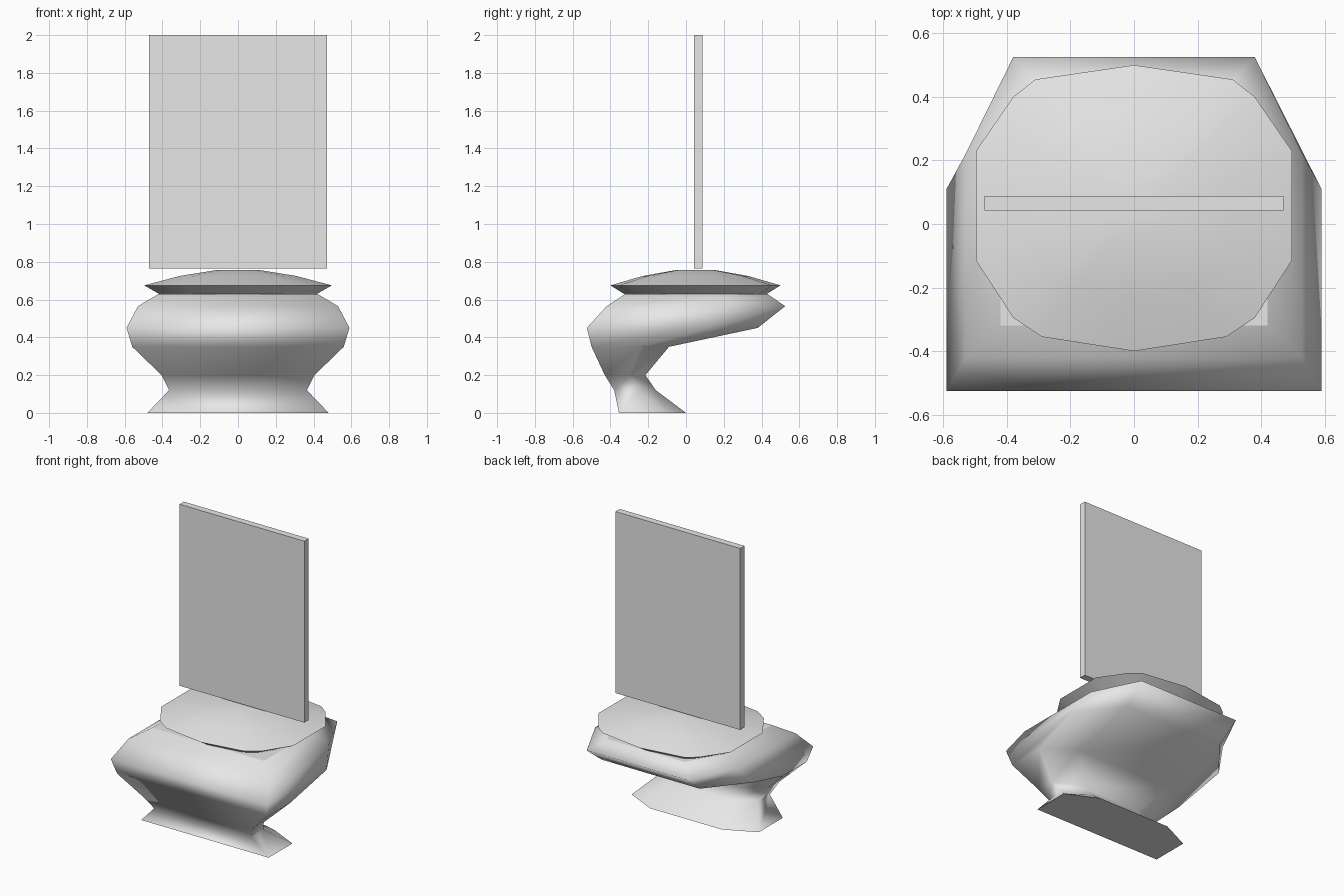
import bpy
import bmesh

cube = bpy.data.objects.get("Cube")
if cube:
    bpy.data.objects.remove(cube, do_unlink=True)

# Single plain grey
grey = bpy.data.materials.new("light_grey")
grey.use_nodes = True
grey.diffuse_color = (0.8, 0.8, 0.8, 1)
grey.node_tree.nodes["Principled BSDF"].inputs["Base Color"].default_value = (0.8, 0.8, 0.8, 1)


def mirrored(half):
    """Close a right-hand outline (front to back) with its mirror image."""
    return half + [(-x, y) for x, y in reversed(half) if x > 0]


def loft(name, rings, sharp_rings):
    """Skin (outline, z) rings from bottom to top, with flat caps."""
    bm = bmesh.new()
    loops = [[bm.verts.new((x, y, z)) for x, y in outline] for outline, z in rings]
    n = len(loops[0])
    for low, high in zip(loops, loops[1:]):
        for i in range(n):
            j = (i + 1) % n
            bm.faces.new((low[i], low[j], high[j], high[i]))
    bm.faces.new(list(reversed(loops[0])))
    bm.faces.new(loops[-1])
    for f in bm.faces:
        f.smooth = True
    # Keep chosen rings crisp
    for r in sharp_rings:
        for i in range(n):
            bm.edges.get((loops[r][i], loops[r][(i + 1) % n])).smooth = False
    bmesh.ops.recalc_face_normals(bm, faces=bm.faces)
    mesh = bpy.data.meshes.new(name)
    bm.to_mesh(mesh)
    bm.free()
    mesh.materials.append(grey)
    obj = bpy.data.objects.new(name, mesh)
    bpy.context.collection.objects.link(obj)
    return obj


# Pedestal body: z, half width, front y, side end y, back half width, back y
levels = [
    (0.00, 0.48, -0.355, -0.10, 0.27, 0.00),
    (0.12, 0.365, -0.38, -0.25, 0.20, -0.16),
    (0.20, 0.405, -0.43, -0.30, 0.23, -0.215),
    (0.35, 0.56, -0.50, -0.24, 0.36, -0.09),
    (0.45, 0.59, -0.525, 0.11, 0.37, 0.38),
    (0.565, 0.53, -0.42, 0.22, 0.38, 0.525),
    (0.63, 0.42, -0.32, 0.20, 0.29, 0.43),
]
loft("pedestal_body",
     [(mirrored([(w, f), (w, s), (bw, b)]), z) for z, w, f, s, bw, b in levels],
     [0, len(levels) - 1])

# Domed lid: one outline scaled about its centre
lid_outline = mirrored([(0, -0.4), (0.29, -0.355), (0.38, -0.295), (0.497, -0.115),
                        (0.497, 0.23), (0.38, 0.4), (0.31, 0.455), (0, 0.5)])
mid = 0.05
lid_steps = [(0.84, 0.63), (1, 0.675), (0.62, 0.725), (0.22, 0.757)]
loft("domed_lid",
     [([(x * s, mid + (y - mid) * s) for x, y in lid_outline], z) for s, z in lid_steps],
     [0, 1])

# Upright panel floating just above the lid
bpy.ops.mesh.primitive_cube_add(size=1, location=(0, 0.065, 1.3825))
panel = bpy.context.object
panel.name = "upright_panel"
panel.scale = (0.94, 0.046, 1.235)
panel.data.materials.append(grey)
